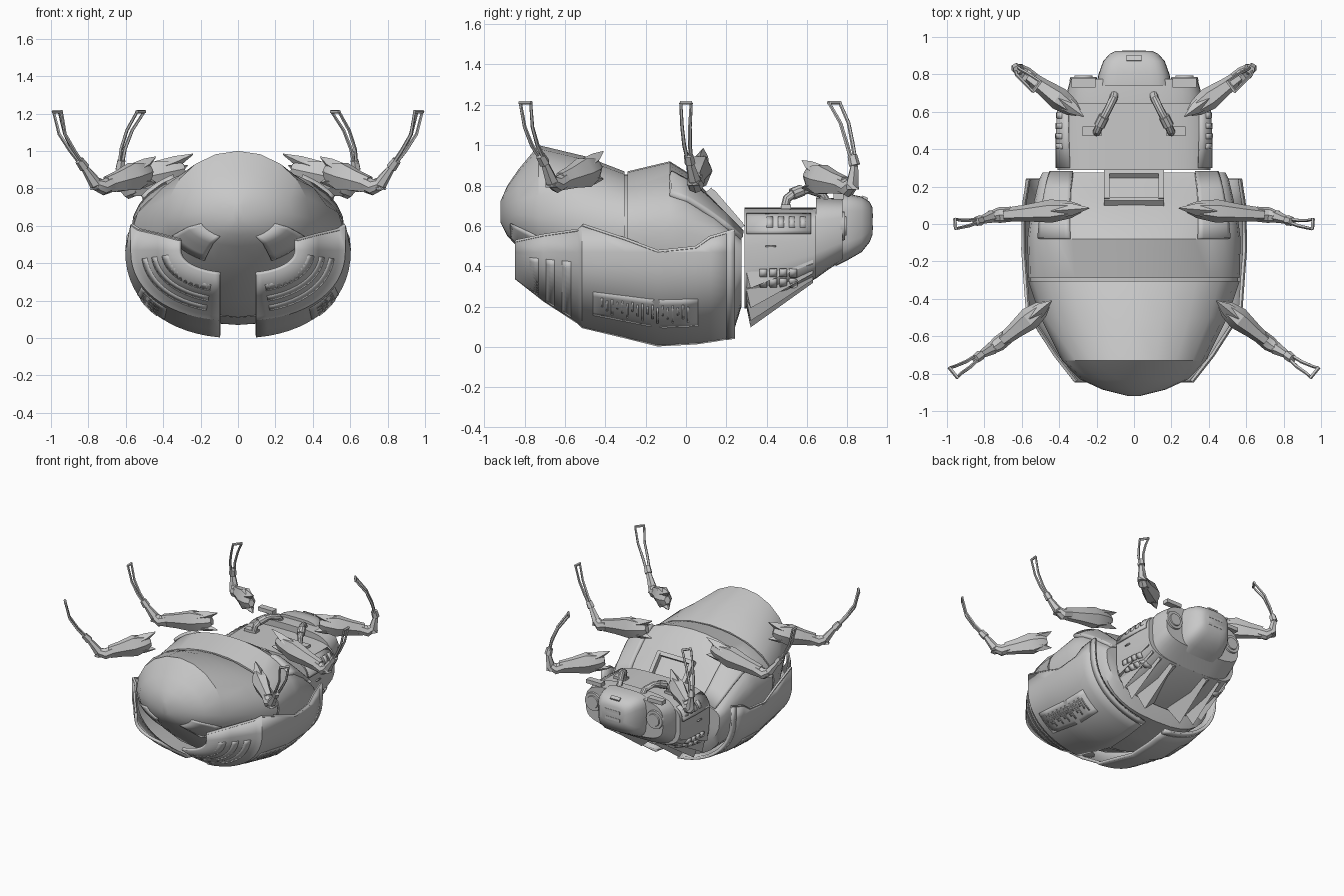
import bpy, bmesh, math
from mathutils import Vector, Matrix

if "Cube" in bpy.data.objects:
    bpy.data.objects.remove(bpy.data.objects["Cube"])

grey = bpy.data.materials.new("warm_grey_metal")
grey.diffuse_color = (0.58, 0.58, 0.58, 1)
grey.use_nodes = True
grey.node_tree.nodes["Principled BSDF"].inputs["Base Color"].default_value = grey.diffuse_color


def finish(name, bm, thick=0, angle=32):
    bmesh.ops.recalc_face_normals(bm, faces=bm.faces)
    me = bpy.data.meshes.new(name)
    bm.to_mesh(me)
    bm.free()
    ob = bpy.data.objects.new(name, me)
    bpy.context.collection.objects.link(ob)
    me.materials.append(grey)
    if thick:
        m = ob.modifiers.new("thickness", 'SOLIDIFY')
        m.thickness, m.offset = thick, 0
    bpy.ops.object.select_all(action='DESELECT')
    ob.select_set(True)
    bpy.context.view_layer.objects.active = ob
    bpy.ops.object.shade_smooth_by_angle(angle=math.radians(angle))
    return ob


def skin(name, rings, closed=True, thick=0, angle=32):
    """Bridge equal-length rings of points; closed rings get end caps."""
    bm = bmesh.new()
    vs = [[bm.verts.new(p) for p in r] for r in rings]
    n = len(vs[0])
    for a, b in zip(vs, vs[1:]):
        for i in range(n if closed else n - 1):
            j = (i + 1) % n
            bm.faces.new((a[i], a[j], b[j], b[i]))
    if closed:
        bm.faces.new(vs[0])
        bm.faces.new(vs[-1])
    return finish(name, bm, thick, angle)


def box(name, c, size, rot=(0, 0, 0)):
    bm = bmesh.new()
    bmesh.ops.create_cube(bm, size=1)
    r = Matrix.Rotation(rot[2], 4, 'Z') @ Matrix.Rotation(rot[1], 4, 'Y') @ Matrix.Rotation(rot[0], 4, 'X')
    bm.transform(Matrix.Translation(c) @ r @ Matrix.Diagonal((*size, 1)))
    return finish(name, bm)


def tube(name, pts, radii, n=6, squash=1.0, angle=32):
    """Tapered tube along a path; squash scales its vertical depth."""
    pts = [Vector(p) for p in pts]
    rings = []
    for i, p in enumerate(pts):
        d = (pts[min(i + 1, len(pts) - 1)] - pts[max(i - 1, 0)]).normalized()
        s = d.cross(Vector((0, 0, 1)))
        s = s.normalized() if s.length > 0.05 else Vector((1, 0, 0))
        u = s.cross(d)
        rings.append([p + radii[i] * (math.cos(t) * s + squash * math.sin(t) * u)
                      for t in [2 * math.pi * k / n for k in range(n)]])
    return skin(name, rings, angle=angle)


def lerp(table, y):
    """Interpolate a table of rows keyed by their first value."""
    for a, b in zip(table, table[1:]):
        if y <= b[0]:
            f = (y - a[0]) / (b[0] - a[0])
            return [p + (q - p) * f for p, q in zip(a, b)]
    return table[-1]


def point(table, y, a):
    """Rows: y, half width, top z, bottom z, widest z, roundness power."""
    _, w, zt, zb, zm, p = lerp(table, y)
    c, s = math.cos(a), math.sin(a)
    x = w * math.copysign(abs(c) ** (2 / p), c)
    h = (zt - zm) if s > 0 else (zm - zb)
    return Vector((x, y, zm + h * math.copysign(abs(s) ** (2 / p), s)))


def hull(name, table, n=32, angle=32):
    return skin(name, [[point(table, r[0], 2 * math.pi * k / n) for k in range(n)] for r in table], angle=angle)


def patch(name, fn, u0, u1, v0, v1, thick, nu=4, nv=8):
    return skin(name, [[fn(u0 + (u1 - u0) * i / nu, v0 + (v1 - v0) * j / nv) for j in range(nv + 1)]
                       for i in range(nu + 1)], closed=False, thick=thick)


# Abdomen and thorax
abdomen = [(-.92, .03, .72, .62, .67, 2), (-.885, .17, .80, .55, .67, 2), (-.83, .29, .88, .49, .66, 2),
           (-.73, .385, 1.0, .40, .64, 2), (-.5, .50, .945, .19, .60, 2), (-.305, .565, .87, .11, .58, 2)]
thorax = [(-.29, .565, .87, .11, .58, 2), (-.08, .57, .92, .07, .58, 2.1), (.0, .56, .87, .07, .57, 2.2),
          (.14, .53, .73, .08, .53, 2.4), (.24, .507, .61, .09, .49, 2.6), (.275, .49, .575, .2, .47, 2.6)]
hull("abdomen", abdomen, 20, 28)
hull("thorax", thorax)
hull("waist_groove", [(y, .555, .855, .12, .58, 2) for y in (-.31, -.285)])

# Framed hatch on the sloping thorax top
tilt = -math.atan2(.15, .13)
for x in (-.145, .145):
    box("hatch_side", (x, .195, .685), (.03, .22, .04), (tilt, 0, 0))
box("hatch_rear_bar", (0, .12, .765), (.32, .03, .04), (tilt, 0, 0))
box("hatch_front_bar", (0, .265, .60), (.32, .03, .04), (tilt, 0, 0))

# Wing case cross-section: y, half width, bottom z, top edge z
case = [(-.84, .31, .34, .52), (-.7, .42, .23, .55), (-.53, .53, .12, .575), (-.51, .565, .10, .60),
        (-.3, .58, .05, .53), (-.14, .592, .01, .47), (.05, .59, .02, .49), (.12, .585, .03, .54),
        (.24, .565, .05, .575)]


def case_point(s, y, t, grow=0.0):
    _, w, zb, zt = lerp(case, y)
    w, zb = w + grow, zb - grow
    zm = min(zt, .47)
    if t < 0:
        return Vector((s * w, y, zm - t * (zt - zm)))
    a = t * math.acos((.095 / w) ** 1.1)
    return Vector((s * w * math.cos(a) ** .91, y, zm - (zm - zb) * math.sin(a) ** .91))


for s in (-1, 1):
    rows = [r[0] for r in case]
    ts = [-1, 0] + [k / 14 for k in range(1, 15)]
    skin("wing_case", [[case_point(s, y, t) for t in ts] for y in rows], closed=False, thick=.022)
    # Raised rim along the upper edge
    tube("wing_case_rim", [case_point(s, y, -1) for y in rows], [.012] * len(rows), 5)
    skin("front_band", [[case_point(s, y, t, .006) for t in ts] for y in (.20, .242)], closed=False, thick=.014)
    # Long ribs on the rear quarter
    for y in (-.75, -.67, -.59):
        patch("rear_rib", lambda u, v: case_point(s, u, v, .008), y - .022, y + .022, .08, .9, .010, 1, 12)
    # Side vent panel with comb bars
    patch("vent_panel", lambda u, v: case_point(s, u, v, .009), -.46, .06, .34, .62, .007, 6, 6)
    for k in range(18):
        y = -.42 + k * .025
        patch("vent_bar", lambda u, v: case_point(s, u, v, .013), y, y + .009,
              .39 + .02 * (k % 2), .48 + .04 * (k % 3), .006, 1, 3)
    # Raised shoulder plates on the thorax
    c = [.95, .50] if s > 0 else [math.pi - .95, math.pi - .50]
    patch("shoulder_plate", lambda u, v: point(thorax, u, v), -.08, .27, c[0], c[1], .04)
    # Rear hip panels
    c = [-1.1, -.4] if s > 0 else [math.pi + 1.1, math.pi + .4]
    patch("hip_panel", lambda u, v: point(abdomen, u, v), -.865, -.72, c[0], c[1], .014)

# Neck shield and head
shield = [(.29, .41, .69, .19, .50, 3.8), (.50, .41, .69, .26, .52, 3.8), (.645, .40, .69, .34, .54, 3.8)]
hull("neck_shield", shield, 40)
head = [(.645, .365, .74, .34, .55, 3.6), (.70, .36, .74, .38, .56, 3.6), (.775, .34, .735, .43, .58, 3.6)]
hull("head_base", head)
snout = [(.74, .20, .76, .40, .60, 4), (.80, .19, .76, .43, .60, 4), (.87, .165, .745, .47, .61, 4),
         (.91, .13, .72, .52, .61, 3.5), (.925, .10, .69, .56, .61, 3)]
hull("snout", snout, 28)
box("snout_vent", (0, .885, .735), (.08, .03, .02), (-.4, 0, 0))
for z in (.59, .65):
    box("mouth_bar", (0, .922, z), (.13, .010, .022))

# Pointed fins fanned round the underside of the neck shield
for k in range(8):
    a = math.radians(-160 + 20 * k)
    da = math.radians(8.5)
    r0 = [point(shield, .30, a + d) for d in (-da, 0, da)]
    r1 = [point(shield, .63, a + d * .4) for d in (-da, 0, da)]
    out = Vector((math.cos(a) * .015, 0, math.sin(a) * .10))
    skin("under_fin", [[r0[0], r0[1] + out + Vector((0, .02, 0)), r0[2]],
                       [r1[0], r1[1] + out * .15, r1[2]]])

for s in (-1, 1):
    # Buttons and slots following the shield side
    def side_z(y, z):
        _, w, zt, zb, zm, p = lerp(shield, y)
        h = (zt - zm) if z > zm else (zm - zb)
        return Vector((s * (w * (1 - min(abs(z - zm) / h, .999) ** p) ** (1 / p) + .004), y, z))
    for i in range(4):
        for j in range(2):
            y, z = .365 + i * .049, .30 + j * .05
            patch("button", side_z, y, y + .036, z, z + .037, .018, 1, 2)
    patch("side_slot", side_z, .395, .445, .495, .503, .01, 1, 1)
    patch("side_ridge", side_z, .30, .62, .56, .66, .012, 2, 6)
    for i in range(4):
        patch("head_vent", side_z, .40 + .055 * i, .43 + .055 * i, .59, .64, .024, 1, 2)
    # Round eyes on the head base
    tube("eye_ring", [(s * .27, .765, .60), (s * .27, .787, .60)], [.075, .070], 20)
    tube("eye_lens", [(s * .27, .78, .60), (s * .27, .795, .60)], [.052, .046], 20)
    box("brow", (s * .27, .755, .745), (.13, .05, .03))
    # Cable with collar from shield to head
    box("cable_base", (s * .225, .495, .695), (.10, .05, .02))
    tube("cable", [(s * .20, .49, .69), (s * .195, .50, .735), (s * .175, .545, .77), (s * .14, .61, .78),
                   (s * .11, .67, .76), (s * .105, .69, .73)], [.022] * 6, 10)
    tube("cable_collar", [(s * .185, .525, .757), (s * .16, .575, .777)], [.030, .030], 10)


def leg(label, s, inner, knee, path, spread):
    """Faceted thigh with forked hip end, knee, shin links and a looped foot."""
    fix = lambda p: Vector((p[0] * s, p[1], p[2]))
    a, b = fix(inner), fix(knee)
    path = [fix(p) for p in path]
    d = b - a
    flat = Vector((d.x, d.y, 0)).normalized()
    side = Vector((-flat.y, flat.x, 0))
    up = Vector((0, 0, 1))
    tube(label + "_thigh", [a + d * f for f in (.10, .22, .45, .75, 1)], [.022, .046, .062, .045, .036], 6, 1.35, 20)
    # Upper and lower hip claws
    for v in (up * .062, up * -.062):
        tube(label + "_hip_claw", [a + d * .42 + v * .5, a + d * .2 + v * .75, a + v * 1.1], [.042, .032, .003], 4)
    tube(label + "_knee", [b - d * .08, b + flat * .03 - up * .015, path[0]], [.04, .042, .032], 8)
    tube(label + "_shin", [path[0] - up * .03, path[0], path[1]], [.036, .034, .02], 6)
    tube(label + "_ankle", [path[1], path[1].lerp(path[2], .45)], [.028, .024], 6)
    for q in (-1, 1):
        off = [.3, .55, .75, 1]
        tube(label + "_foot_rod", [p + side * spread * q * o for p, o in zip(path[1:], off)],
             [.010, .010, .009, .008], 5)
    tube(label + "_foot_tip", [path[-1] - side * spread * 1.15, path[-1] + side * spread * 1.15], [.010, .010], 5)


for s in (-1, 1):
    leg("front_leg", s, (.27, .575, .855), (.56, .785, .80),
        [(.615, .825, .81), (.63, .835, .90), (.615, .81, 1.01), (.58, .785, 1.11), (.52, .735, 1.21)], .033)
    leg("middle_leg", s, (.24, .085, .915), (.69, .05, .82),
        [(.76, .04, .83), (.82, .02, .91), (.88, .005, 1.0), (.925, 0, 1.09), (.955, 0, 1.21)], .026)
    leg("rear_leg", s, (.44, -.41, .90), (.70, -.62, .82),
        [(.76, -.665, .82), (.82, -.70, .91), (.885, -.75, 1.0), (.94, -.78, 1.09), (.965, -.795, 1.21)], .033)
